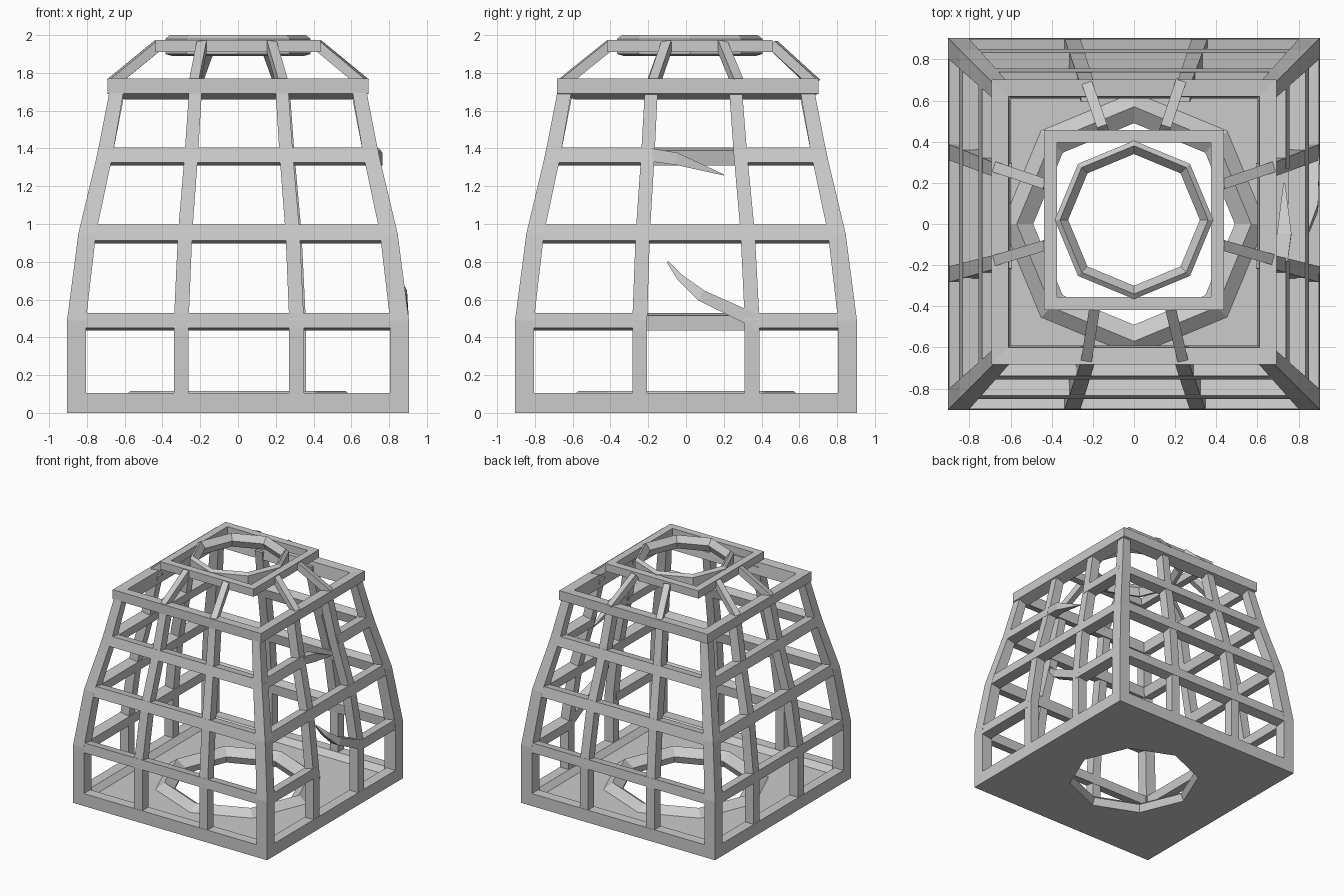
import bpy, bmesh, math
from mathutils import Vector as V

if "Cube" in bpy.data.objects:
    bpy.data.objects.remove(bpy.data.objects["Cube"])

LEVELS = [(0.0, 0.905), (0.49, 0.905), (0.95, 0.845), (1.37, 0.745), (1.73, 0.675)]


def half_width(z):
    for (z0, w0), (z1, w1) in zip(LEVELS, LEVELS[1:]):
        if z <= z1:
            return w0 + (w1 - w0) * (z - z0) / (z1 - z0)
    return LEVELS[-1][1]


def skin(name, sections, closed=False):
    """Join a list of equal closed cross-sections into a mesh."""
    bm = bmesh.new()
    rows = [[bm.verts.new(p) for p in s] for s in sections]
    k = len(rows[0])
    pairs = list(zip(rows, rows[1:])) + ([(rows[-1], rows[0])] if closed else [])
    for a, b in pairs:
        for i in range(k):
            bm.faces.new((a[i], a[(i + 1) % k], b[(i + 1) % k], b[i]))
    if not closed:
        bm.faces.new(rows[0])
        bm.faces.new(rows[-1])
    bmesh.ops.recalc_face_normals(bm, faces=bm.faces)
    me = bpy.data.meshes.new(name)
    bm.to_mesh(me)
    bm.free()
    ob = bpy.data.objects.new(name, me)
    bpy.context.collection.objects.link(ob)
    return ob


def ring(name, profile, cy=0.0, open_right=False):
    """Eight-step sweep; profile items are (radius, z, is_square)."""
    steps = range(1, 8) if open_right else range(8)
    secs = []
    for j in steps:
        a = j * math.pi / 4
        sec = []
        for r, z, sq in profile:
            f = r * (math.sqrt(2) if sq and j % 2 else 1)
            sec.append((f * math.cos(a), f * math.sin(a) + cy, z))
        secs.append(sec)
    return skin(name, secs, closed=not open_right)


def beam(name, stations):
    """Four-sided bar through (centre, half_u, half_v) stations."""
    return skin(name, [[V(c) + V(u) + V(v), V(c) - V(u) + V(v),
                        V(c) - V(u) - V(v), V(c) + V(u) - V(v)] for c, u, v in stations])


def rail_profile(z, h=0.04, d=0.085):
    a, b = half_width(z - h), half_width(z + h)
    return [(a, z - h, 1), (b, z + h, 1), (b - d, z + h - 0.015, 1), (a - d, z - h - 0.015, 1)]


# Base slab with raised octagonal lip around the hole
ring("base", [(0.905, 0, 1), (0.905, 0.105, 1), (0.82, 0.105, 1), (0.78, 0.06, 1),
              (0.64, 0.06, 0), (0.57, 0.115, 0), (0.49, 0.06, 0), (0.515, 0, 0)])

# Horizontal rails; two are broken open on the right side
ring("lower_rail", rail_profile(0.49), open_right=True)
ring("middle_rail", rail_profile(0.955, 0.043))
ring("upper_rail", rail_profile(1.365), open_right=True)
for z, y0, y1 in [(0.49, -0.86, -0.24), (0.49, 0.35, 0.86), (1.365, -0.7, -0.18), (1.365, 0.27, 0.7)]:
    secs = [[(r, y, zz) for r, zz, _ in rail_profile(z)] for y in (y0, y1)]
    skin("broken_rail", secs)

# Shoulder frame, top frame and octagonal mouth
ring("shoulder_frame", [(0.692, 1.69, 1), (0.692, 1.77, 1), (0.61, 1.765, 1), (0.6, 1.66, 1)], 0.01)
ring("top_frame", [(0.437, 1.91, 1), (0.437, 1.975, 1), (0.375, 1.975, 1), (0.375, 1.91, 1)], 0.02)
ring("mouth_ring", [(0.385, 1.9, 0), (0.385, 1.98, 0), (0.36, 2.0, 0), (0.32, 1.95, 0), (0.35, 1.89, 0)], 0.02)

# Corner posts
for sx in (-1, 1):
    for sy in (-1, 1):
        st = []
        for z, w in LEVELS:
            h = 0.05 * w / 0.905
            st.append(((sx * (w - h), sy * (w - h), z), (h, 0, 0), (0, h, 0)))
        beam("corner_post", st)

# Upright bars: side direction and bottom offset along that side
SIDES = [(V((0, -1, 0)), V((1, 0, 0)), (-0.3, 0.31)),
         (V((0, 1, 0)), V((1, 0, 0)), (-0.3, 0.32)),
         (V((1, 0, 0)), V((0, 1, 0)), (-0.245, 0.35)),
         (V((-1, 0, 0)), V((0, 1, 0)), (-0.245, 0.35))]
for out, along, offs in SIDES:
    for o in offs:
        st = []
        for z, w in LEVELS:
            s = w / 0.905
            st.append((out * (w - 0.042) + along * o * s + V((0, 0, z)),
                       along * 0.039 * (0.5 + 0.5 * s), out * 0.04))
        beam("upright_bar", st)

# Sloping spokes from the shoulder to the top frame
SPOKES = [(-0.15, 0.46, -0.225, 0.675), (0.15, 0.46, 0.225, 0.685),
          (0.42, 0.19, 0.67, 0.275), (0.42, -0.1, 0.665, -0.17),
          (-0.42, 0.19, -0.67, 0.275), (-0.42, -0.1, -0.67, -0.175),
          (-0.19, -0.40, -0.23, -0.655), (0.175, -0.40, 0.235, -0.655)]
for x0, y0, x1, y1 in SPOKES:
    a, b = V((x0, y0, 1.95)), V((x1, y1, 1.745))
    d = (b - a).normalized()
    u = d.cross(V((0, 0, 1))).normalized()
    v = u.cross(d)
    beam("spoke", [(p, u * 0.026, v * 0.026) for p in (a, b)])

# Bent, splintered ends of the broken rails
beam("lower_splinter", [((0.86, 0.36, 0.49), (0.042, 0, 0), (0, 0, 0.04)),
                        ((0.86, 0.08, 0.622), (0.035, 0, 0), (0, 0.018, 0.025)),
                        ((0.83, -0.03, 0.715), (0.022, 0, 0), (0, 0.012, 0.014)),
                        ((0.79, -0.098, 0.8), (0.004, 0, 0), (0, 0.004, 0.003))])
beam("upper_splinter", [((0.705, -0.18, 1.365), (0.042, 0, 0), (0, 0, 0.035)),
                        ((0.73, -0.05, 1.345), (0.035, 0, 0), (0, 0.005, 0.032)),
                        ((0.73, 0.2, 1.26), (0.004, 0, 0), (0, 0, 0.003))])
